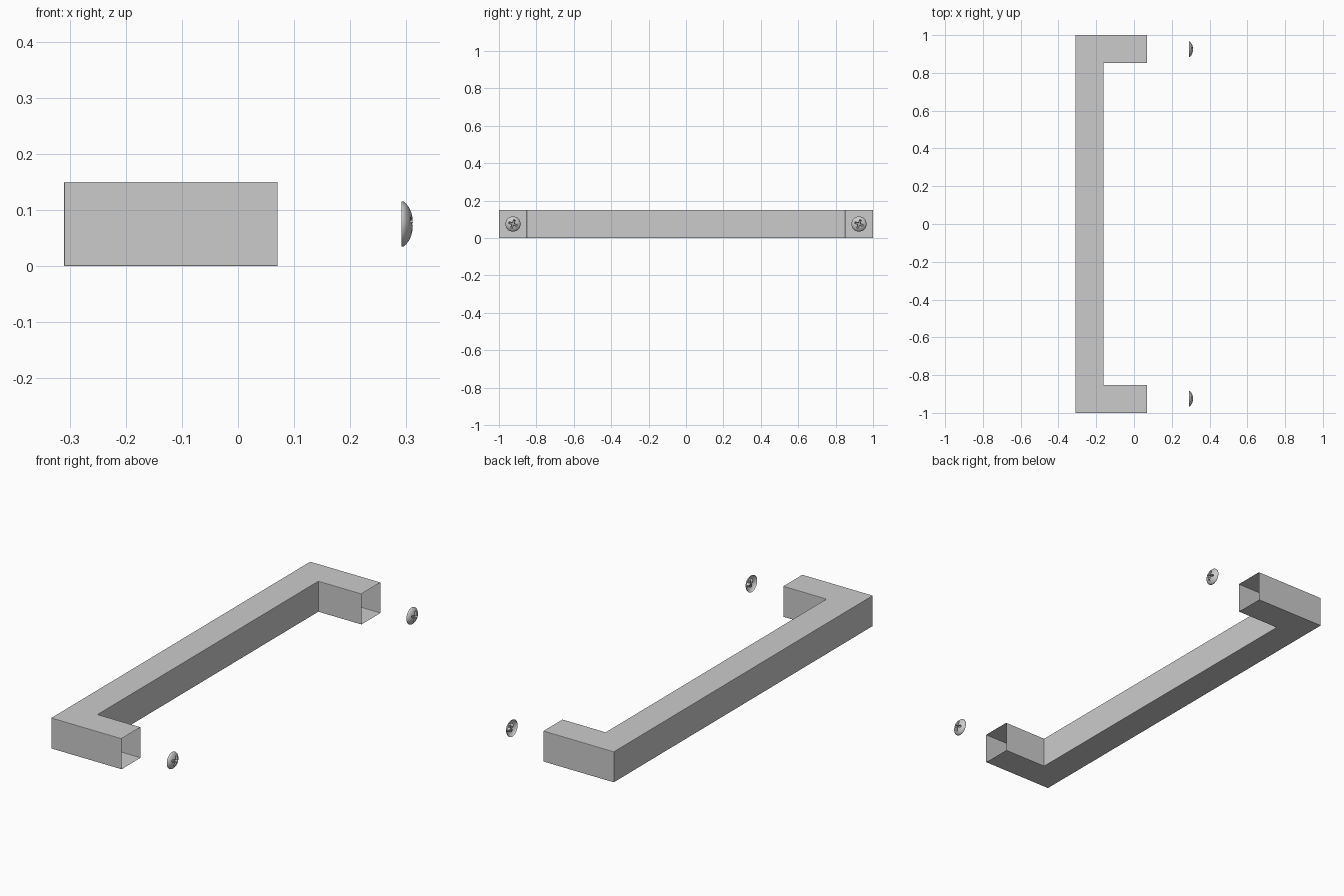
import bpy, bmesh, math
from mathutils import Matrix, Vector

if "Cube" in bpy.data.objects:
    bpy.data.objects.remove(bpy.data.objects["Cube"])

X0, XC, X1 = -0.31, -0.162, 0.07   # bar back, bar inner face, open leg ends
YI, YO, H = 0.852, 1.0, 0.15


def make_object(name, bm):
    me = bpy.data.meshes.new(name)
    bmesh.ops.recalc_face_normals(bm, faces=bm.faces)
    bm.to_mesh(me)
    bm.free()
    ob = bpy.data.objects.new(name, me)
    bpy.context.collection.objects.link(ob)
    return ob


# Square-tube handle: U outline extruded upward, seams cut, leg ends left open
bm = bmesh.new()
outline = [(X0, -YO), (X1, -YO), (X1, -YI), (XC, -YI),
           (XC, YI), (X1, YI), (X1, YO), (X0, YO)]
base = bm.faces.new([bm.verts.new((x, y, 0)) for x, y in outline])
ext = bmesh.ops.extrude_face_region(bm, geom=[base], use_keep_orig=True)
bmesh.ops.translate(bm, vec=(0, 0, H),
                    verts=[g for g in ext["geom"] if isinstance(g, bmesh.types.BMVert)])
for co, no in (((XC, 0, 0), (1, 0, 0)), ((0, YI, 0), (0, 1, 0)), ((0, -YI, 0), (0, 1, 0))):
    bmesh.ops.bisect_plane(bm, geom=bm.verts[:] + bm.edges[:] + bm.faces[:],
                           plane_co=co, plane_no=no, dist=1e-5)
bmesh.ops.recalc_face_normals(bm, faces=bm.faces)
ends = [f for f in bm.faces if all(abs(v.co.x - X1) < 1e-4 for v in f.verts)]
bmesh.ops.delete(bm, geom=ends, context="FACES_ONLY")
handle = make_object("handle_tube", bm)
bev = handle.modifiers.new("soft_edges", "BEVEL")
bev.width, bev.segments, bev.limit_method = 0.002, 2, "ANGLE"


# Domed screw head, lathed about the x axis
def screw_dome():
    bm = bmesh.new()
    n = 32
    profile = [(0.0, 0.0405), (0.004, 0.040), (0.009, 0.036), (0.014, 0.029),
               (0.018, 0.020), (0.0203, 0.010)]
    rings = [[bm.verts.new((x, r * math.cos(2 * math.pi * i / n),
                            r * math.sin(2 * math.pi * i / n))) for i in range(n)]
             for x, r in profile]
    for a, b in zip(rings, rings[1:]):
        for i in range(n):
            j = (i + 1) % n
            bm.faces.new((a[i], a[j], b[j], b[i]))
    bm.faces.new(rings[0])
    tip = bm.verts.new((0.021, 0, 0))
    for i in range(n):
        bm.faces.new((rings[-1][i], rings[-1][(i + 1) % n], tip))
    return make_object("screw_head", bm)


# Tapered cross-shaped cutter for the driver recess
def cross_cutter():
    bm = bmesh.new()
    rings = []
    for x, length, w in ((0.005, 0.018, 0.0035), (0.03, 0.032, 0.0065)):
        ring = []
        for k in range(4):
            rot = Matrix.Rotation(k * math.pi / 2 - math.radians(20), 3, "X")
            for y, z in ((w, -w), (length, -w), (length, w)):
                ring.append(bm.verts.new(rot @ Vector((x, y, z))))
        rings.append(ring)
    for ring in rings:
        bm.faces.new(ring)
    for i in range(12):
        j = (i + 1) % 12
        bm.faces.new((rings[0][i], rings[0][j], rings[1][j], rings[1][i]))
    return make_object("recess_cutter", bm)


dome, cutter = screw_dome(), cross_cutter()
cut = dome.modifiers.new("recess", "BOOLEAN")
cut.object, cut.operation, cut.solver = cutter, "DIFFERENCE", "EXACT"
mesh = bpy.data.meshes.new_from_object(
    dome.evaluated_get(bpy.context.evaluated_depsgraph_get()))
dome.modifiers.clear()
dome.data = mesh
bpy.data.objects.remove(cutter)

# Open the back of the head
bm = bmesh.new()
bm.from_mesh(mesh)
back = [f for f in bm.faces if all(abs(v.co.x) < 1e-5 for v in f.verts)]
bmesh.ops.delete(bm, geom=back, context="FACES_ONLY")
bm.to_mesh(mesh)
bm.free()

# One screw at each end
dome.name = "screw_front"
dome.location = (0.291, -0.925, 0.075)
other = dome.copy()
other.name = "screw_back"
other.location.y = 0.925
bpy.context.collection.objects.link(other)

bpy.ops.object.select_all(action="DESELECT")
dome.select_set(True)
bpy.context.view_layer.objects.active = dome
bpy.ops.object.shade_smooth_by_angle(angle=math.radians(35))
